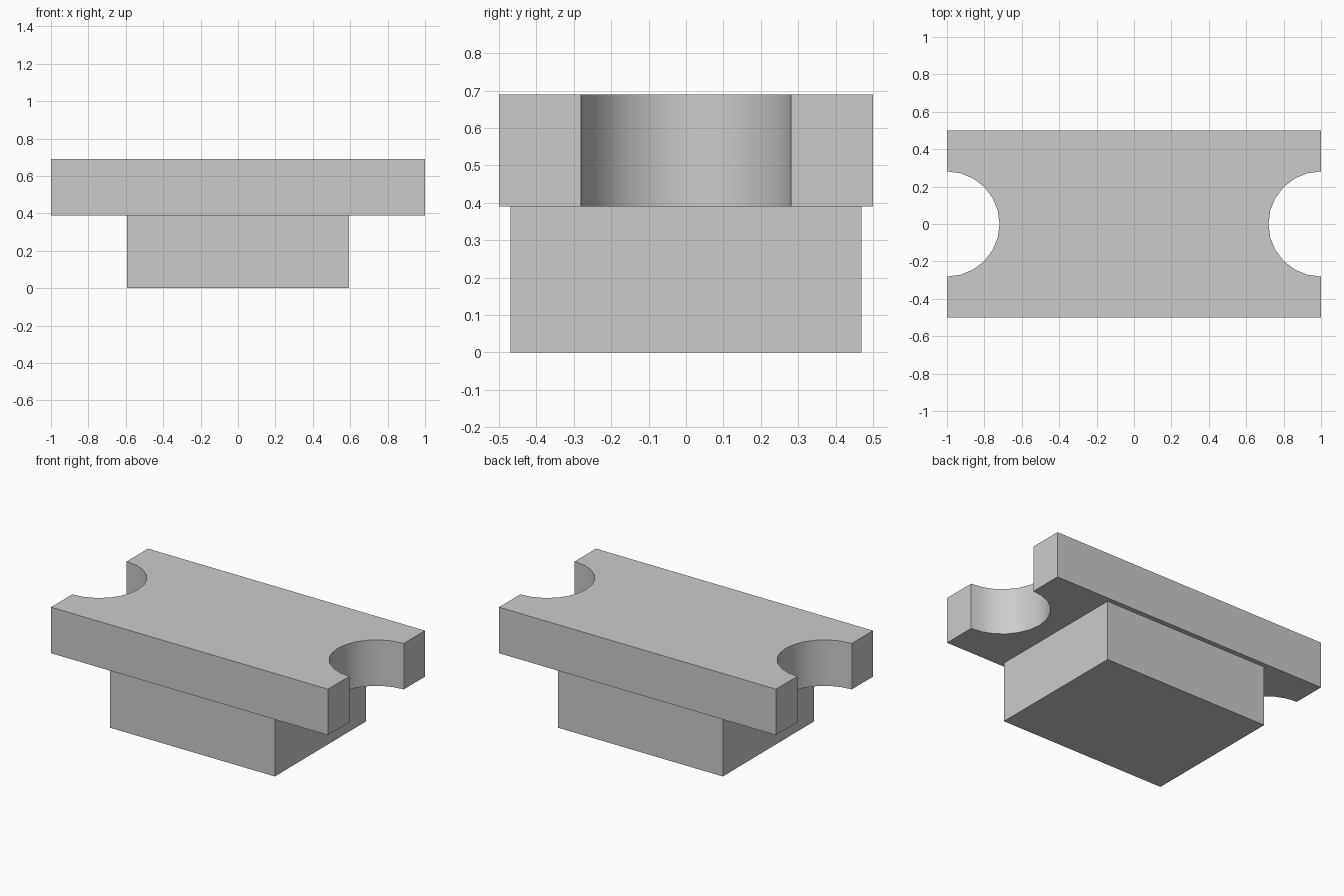
import bpy, bmesh, math

cube = bpy.data.objects.get("Cube")
if cube:
    bpy.data.objects.remove(cube, do_unlink=True)

# Single plain grey
grey = bpy.data.materials.new("plain grey")
grey.use_nodes = True
colour = (0.6, 0.6, 0.6, 1)
grey.diffuse_color = colour
grey.node_tree.nodes["Principled BSDF"].inputs["Base Color"].default_value = colour


def extrude_outline(name, outline, bottom, top):
    """Make a solid by extruding an x/y outline between two heights."""
    bm = bmesh.new()
    base = bm.faces.new([bm.verts.new((x, y, bottom)) for x, y in outline])
    grown = bmesh.ops.extrude_face_region(bm, geom=[base], use_keep_orig=True)
    verts = [v for v in grown["geom"] if isinstance(v, bmesh.types.BMVert)]
    bmesh.ops.translate(bm, verts=verts, vec=(0, 0, top - bottom))
    bmesh.ops.recalc_face_normals(bm, faces=bm.faces)
    mesh = bpy.data.meshes.new(name)
    bm.to_mesh(mesh)
    bm.free()
    mesh.materials.append(grey)
    obj = bpy.data.objects.new(name, mesh)
    bpy.context.collection.objects.link(obj)
    bpy.ops.object.select_all(action="DESELECT")
    obj.select_set(True)
    bpy.context.view_layer.objects.active = obj
    bpy.ops.object.shade_smooth_by_angle(angle=math.radians(35))
    return obj


# Lower block
w, d = 0.594, 0.469
extrude_outline("lower_block", [(-w, -d), (w, -d), (w, d), (-w, d)], 0, 0.39)

# Top plate with a half-round notch in each end
radius, steps = 0.281, 12
arc = [(1 - radius * math.sin(math.pi * i / steps),
        -radius * math.cos(math.pi * i / steps)) for i in range(steps + 1)]
half = [(1, -0.5)] + arc + [(1, 0.5)]
extrude_outline("notched_plate", half + [(-x, -y) for x, y in half], 0.39, 0.69)
